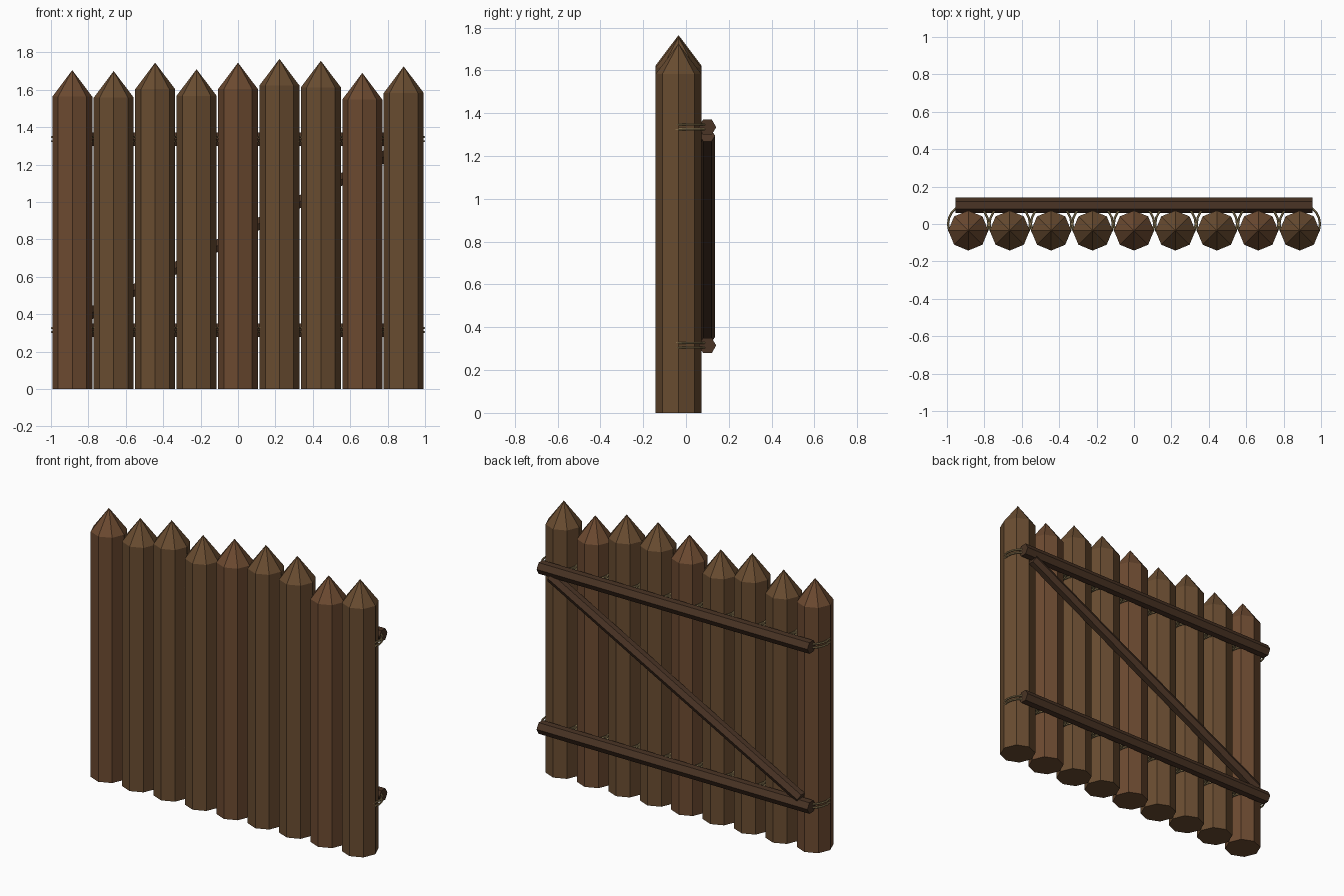
import bpy, bmesh, math
from mathutils import Vector

cube = bpy.data.objects.get("Cube")
if cube:
    bpy.data.objects.remove(cube, do_unlink=True)


def material(name, color):
    mat = bpy.data.materials.new(name)
    mat.use_nodes = True
    mat.diffuse_color = (*color, 1)
    bsdf = mat.node_tree.nodes["Principled BSDF"]
    bsdf.inputs["Base Color"].default_value = (*color, 1)
    bsdf.inputs["Roughness"].default_value = 0.9
    return mat


bark = material("bark", (0.14, 0.072, 0.03))
warm_bark = material("warm_bark", (0.15, 0.068, 0.03))
dark_wood = material("dark_wood", (0.068, 0.034, 0.018))
rope = material("rope", (0.3, 0.22, 0.1))


def finish(name, bm, mat):
    bmesh.ops.recalc_face_normals(bm, faces=bm.faces)
    mesh = bpy.data.meshes.new(name)
    bm.to_mesh(mesh)
    bm.free()
    mesh.materials.append(mat)
    obj = bpy.data.objects.new(name, mesh)
    bpy.context.collection.objects.link(obj)
    return obj


def stake(name, x, tip, mat):
    """Octagonal log whose top ring is drawn up to a point."""
    bm = bmesh.new()
    ring = [bm.verts.new((RADIUS * math.cos(a), RADIUS * math.sin(a), 0))
            for a in (i * math.tau / 8 for i in range(8))]
    base = bm.faces.new(ring)
    top = bmesh.ops.extrude_face_region(bm, geom=[base], use_keep_orig=True)["geom"]
    bmesh.ops.translate(bm, vec=(0, 0, tip - POINT),
                        verts=[g for g in top if isinstance(g, bmesh.types.BMVert)])
    cap = [g for g in top if isinstance(g, bmesh.types.BMFace)]
    apex = bmesh.ops.poke(bm, faces=cap)["verts"][0]
    apex.co.z = tip
    finish(name, bm, mat).location = (x, STAKE_Y, 0)


def pole(name, start, end, radius):
    """Six-sided pole between two points with a ridge facing up."""
    start, end = Vector(start), Vector(end)
    axis = end - start
    bm = bmesh.new()
    bmesh.ops.create_cone(bm, cap_ends=True, segments=6, radius1=radius,
                          radius2=radius, depth=axis.length)
    obj = finish(name, bm, dark_wood)
    obj.location = (start + end) / 2
    obj.rotation_euler = (0, math.atan2(axis.x, axis.z), 0)
    # Turn the cross-section so that a corner lies in the upright plane
    for v in obj.data.vertices:
        a = math.atan2(v.co.y, v.co.x) + math.pi / 6
        r = v.co.xy.length
        v.co.x, v.co.y = r * math.sin(a), r * math.cos(a)


def lashing(name, x, z):
    """Two rope rings tying a stake to a rail."""
    bpy.ops.mesh.primitive_torus_add(major_segments=20, minor_segments=6,
                                     major_radius=0.108, minor_radius=0.006,
                                     location=(x, 0, z - 0.01))
    obj = bpy.context.object
    obj.name = name
    obj.data.materials.append(rope)
    strands = obj.modifiers.new("strands", 'ARRAY')
    strands.count = 2
    strands.use_relative_offset = False
    strands.use_constant_offset = True
    strands.constant_offset_displace = (0, 0, 0.022)


RADIUS, POINT, STAKE_Y = 0.107, 0.142, -0.035
RAIL_Y = 0.1
RAILS = {"lower": 0.315, "upper": 1.335}
TIPS = [1.705, 1.70, 1.745, 1.71, 1.745, 1.765, 1.755, 1.69, 1.725]

# Row of pointed stakes with their lashings
for i, tip in enumerate(TIPS):
    x = (i - 4) * 0.2215
    stake(f"stake_{i + 1}", x, tip, warm_bark if i in (0, 4, 7) else bark)
    for level, z in RAILS.items():
        lashing(f"{level}_lashing_{i + 1}", x, z)

# Horizontal rails and diagonal brace on the back
for level, z in RAILS.items():
    pole(f"{level}_rail", (-0.955, RAIL_Y, z), (0.955, RAIL_Y, z), 0.041)
pole("diagonal_brace", (-0.88, RAIL_Y, 0.355), (0.88, RAIL_Y, 1.295), 0.036)
